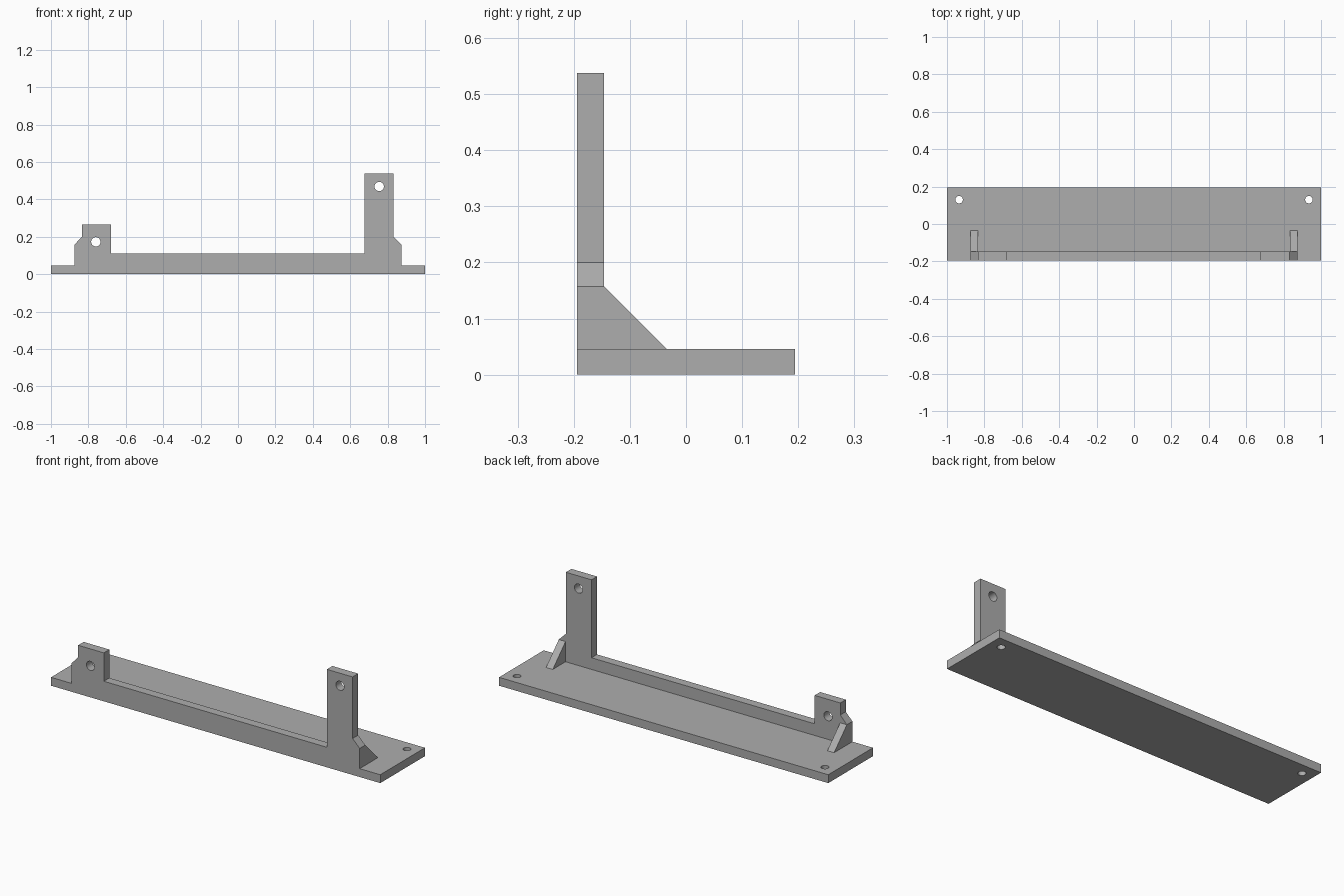
import bpy
import bmesh
from math import radians
from mathutils import Matrix, Vector

default = bpy.data.objects.get("Cube")
if default:
    bpy.data.objects.remove(default, do_unlink=True)

GREY = (0.42, 0.42, 0.42, 1)
mat = bpy.data.materials.new("plain grey")
mat.use_nodes = True
mat.diffuse_color = GREY
mat.node_tree.nodes["Principled BSDF"].inputs["Base Color"].default_value = GREY

HALF_DEPTH = 0.194
BASE_TOP = 0.046
WALL_BACK = -0.146


def finish(name, bm):
    bmesh.ops.recalc_face_normals(bm, faces=bm.faces)
    mesh = bpy.data.meshes.new(name)
    bm.to_mesh(mesh)
    bm.free()
    mesh.materials.append(mat)
    obj = bpy.data.objects.new(name, mesh)
    bpy.context.collection.objects.link(obj)
    return obj


def extrude(name, points, direction):
    """Solid made by sweeping a flat outline along a direction."""
    bm = bmesh.new()
    face = bm.faces.new([bm.verts.new(p) for p in points])
    swept = bmesh.ops.extrude_face_region(bm, geom=[face], use_keep_orig=True)
    moved = [v for v in swept["geom"] if isinstance(v, bmesh.types.BMVert)]
    bmesh.ops.translate(bm, verts=moved, vec=Vector(direction))
    return finish(name, bm)


def drill(obj, centre, radius, axis):
    """Cut a round hole along the given axis."""
    bm = bmesh.new()
    turn = Matrix.Rotation(radians(90), 4, "X") if axis == "Y" else Matrix()
    bmesh.ops.create_cone(bm, cap_ends=True, segments=32, radius1=radius, radius2=radius,
                          depth=0.3, matrix=Matrix.Translation(centre) @ turn)
    cutter = finish("hole_cutter", bm)
    cutter.hide_render = True
    mod = obj.modifiers.new("hole", "BOOLEAN")
    mod.operation = "DIFFERENCE"
    mod.solver = "EXACT"
    mod.object = cutter
    bpy.context.view_layer.objects.active = obj
    bpy.ops.object.modifier_apply(modifier=mod.name)
    bpy.data.objects.remove(cutter, do_unlink=True)


# Base plate with a screw hole in each back corner
base = extrude("base_plate",
               [(-1, -HALF_DEPTH, 0), (1, -HALF_DEPTH, 0),
                (1, HALF_DEPTH, 0), (-1, HALF_DEPTH, 0)], (0, 0, BASE_TOP))
for side in (-1, 1):
    drill(base, (side * 0.935, 0.13, 0), 0.02, "Z")

# Upright wall: low rail between a short post and a tall post
outline = [(-0.875, BASE_TOP), (0.875, BASE_TOP), (0.875, 0.157), (0.832, 0.2),
           (0.832, 0.538), (0.676, 0.538), (0.676, 0.11), (-0.679, 0.11),
           (-0.679, 0.266), (-0.835, 0.266), (-0.835, 0.2), (-0.875, 0.157)]
wall = extrude("upright_wall", [(x, -HALF_DEPTH, z) for x, z in outline],
               (0, WALL_BACK + HALF_DEPTH, 0))
drill(wall, (-0.76, -0.17, 0.173), 0.025, "Y")
drill(wall, (0.755, -0.17, 0.469), 0.025, "Y")

# Triangular gussets bracing the wall ends
for side, name in ((-1, "right_gusset"), (1, "left_gusset")):
    extrude(name, [(side * 0.834, WALL_BACK, BASE_TOP),
                   (side * 0.834, -0.035, BASE_TOP),
                   (side * 0.834, WALL_BACK, 0.157)], (side * 0.041, 0, 0))

# Smooth hole walls, crisp edges elsewhere
bpy.ops.object.select_all(action="DESELECT")
for obj in (base, wall):
    obj.select_set(True)
bpy.context.view_layer.objects.active = wall
bpy.ops.object.shade_smooth_by_angle(angle=radians(30))
